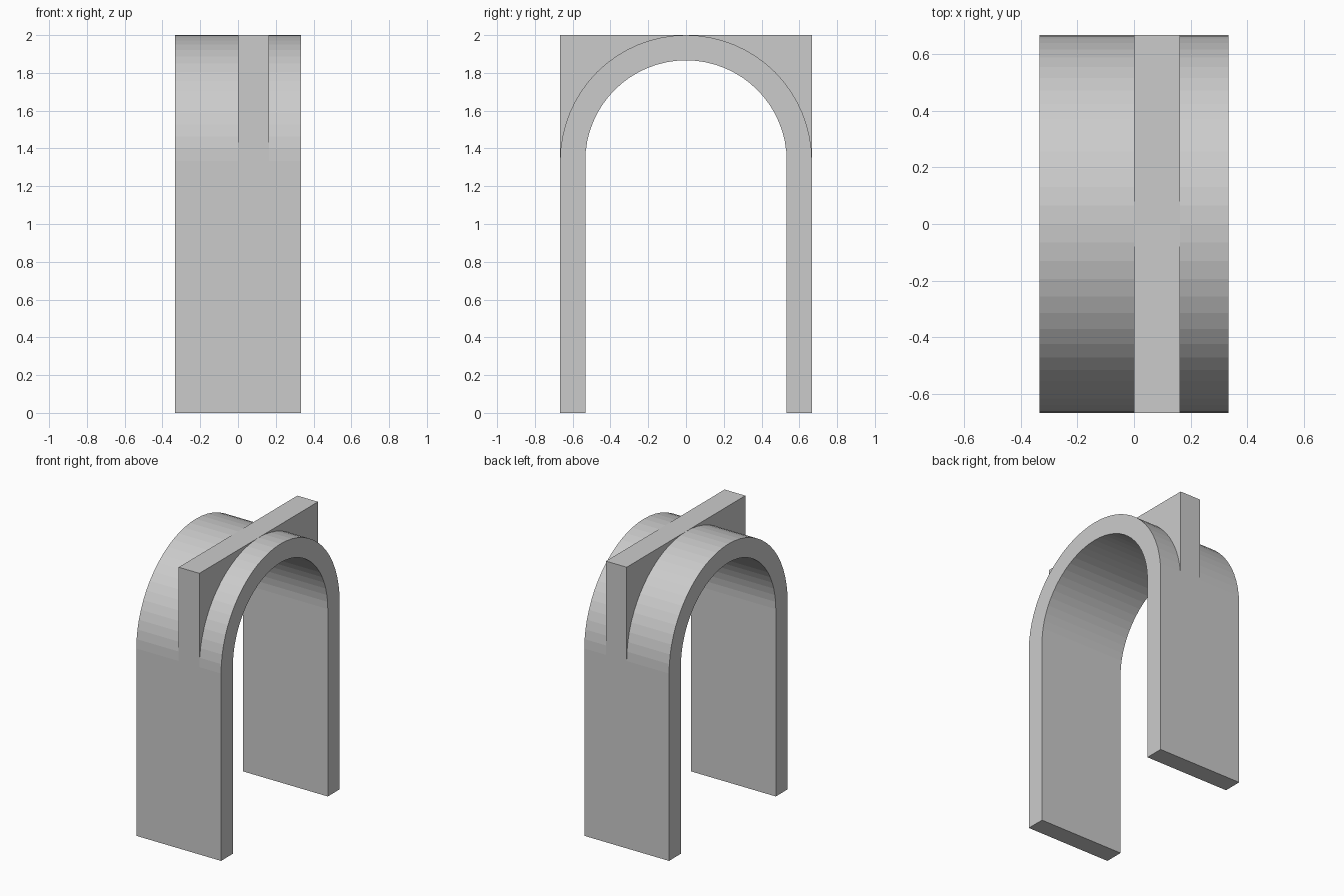
import bpy, bmesh
from math import sin, cos, pi

if "Cube" in bpy.data.objects:
    bpy.data.objects.remove(bpy.data.objects["Cube"])

R_OUT, R_IN = 0.6667, 0.5333   # outer and inner arch radius
SPRING = 1.3333                # height where the curve starts
HALF_X = 0.3333
SEGS = 32


def arc(radius, start, end, n):
    return [(radius * cos(start + (end - start) * i / n),
             SPRING + radius * sin(start + (end - start) * i / n))
            for i in range(n + 1)]


def extruded(name, polygons, x0, x1):
    """Extrude joined (y, z) polygons from x0 to x1."""
    bm = bmesh.new()
    for poly in polygons:
        bm.faces.new([bm.verts.new((x0, y, z)) for y, z in poly])
    bmesh.ops.remove_doubles(bm, verts=bm.verts, dist=1e-5)
    geom = bmesh.ops.extrude_face_region(
        bm, geom=bm.faces[:], use_keep_orig=True)["geom"]
    bmesh.ops.translate(bm, vec=(x1 - x0, 0, 0),
                        verts=[g for g in geom if isinstance(g, bmesh.types.BMVert)])
    bmesh.ops.recalc_face_normals(bm, faces=bm.faces)
    mesh = bpy.data.meshes.new(name)
    bm.to_mesh(mesh)
    bm.free()
    obj = bpy.data.objects.new(name, mesh)
    bpy.context.collection.objects.link(obj)
    return obj


# Arch: two straight legs joined by a half-round band
outer = [(R_OUT, 0)] + arc(R_OUT, 0, pi, SEGS) + [(-R_OUT, 0)]
inner = [(R_IN, 0)] + arc(R_IN, 0, pi, SEGS) + [(-R_IN, 0)]
quads = [(outer[i], outer[i + 1], inner[i + 1], inner[i])
         for i in range(len(outer) - 1)]
extruded("arch", quads, -HALF_X, HALF_X)

# Fin: thin spandrel squaring off the curve, mirrored to both sides
curve = arc(R_OUT, 0, pi / 2, SEGS // 2)
corner = (R_OUT, SPRING + R_OUT)
fans = [(corner, curve[i + 1], curve[i]) for i in range(len(curve) - 1)]
fin = extruded("spandrel_fin", fans, 0.0, 0.163)
mirror = fin.modifiers.new("Mirror", "MIRROR")
mirror.use_axis = (False, True, False)
